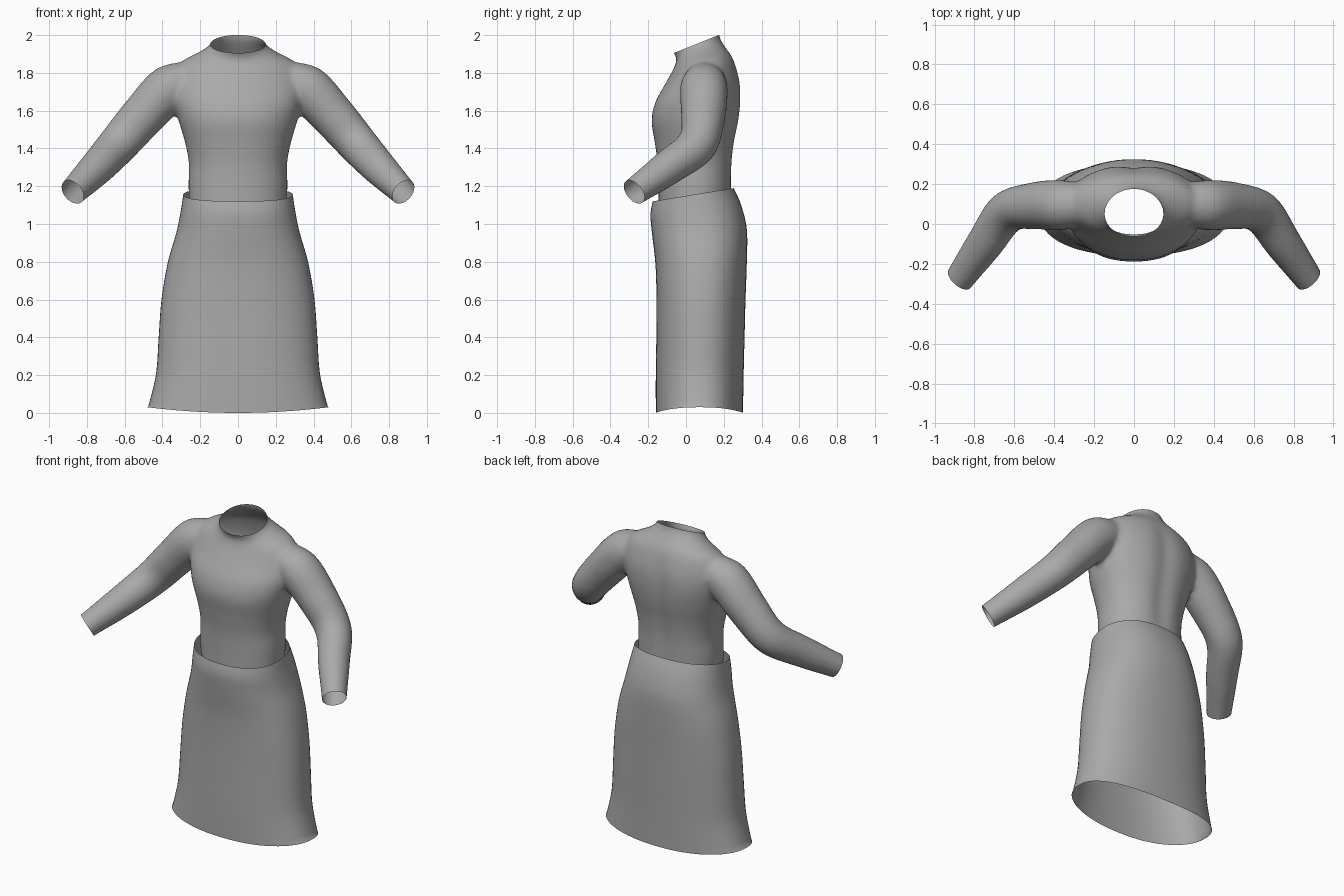
import bpy, bmesh, math
from mathutils import Vector

cube = bpy.data.objects.get("Cube")
if cube:
    bpy.data.objects.remove(cube)

grey = bpy.data.materials.new("grey cloth")
grey.use_nodes = True
grey.diffuse_color = (0.4, 0.4, 0.4, 1)
grey.node_tree.nodes["Principled BSDF"].inputs["Base Color"].default_value = (0.4, 0.4, 0.4, 1)


def loft(bm, rings, capped):
    """Skin a list of equally long point rings."""
    loops = [[bm.verts.new(p) for p in ring] for ring in rings]
    for low, high in zip(loops, loops[1:]):
        for i in range(len(low)):
            j = (i + 1) % len(low)
            bm.faces.new((low[i], low[j], high[j], high[i]))
    if capped:
        bm.faces.new(loops[0][::-1])
        bm.faces.new(loops[-1])


def body_ring(half, front, z_front, back, z_back, power=2.0, dip=0.0, count=64):
    """Rounded section, tilted from front to back, with an optional groove down the spine."""
    ring = []
    for i in range(count):
        a = math.tau * i / count
        c, s = math.cos(a), math.sin(a)
        x = half * math.copysign(abs(c) ** (2 / power), c)
        t = 0.5 + 0.5 * math.copysign(abs(s) ** (2 / power), s)
        y = front + (back - front) * t
        if s > 0:
            y -= dip * math.exp(-(x / 0.06) ** 2)
        ring.append(Vector((x, y, z_front + (z_back - z_front) * t)))
    return ring


def smooth_rings(rings, steps=6):
    """Catmull-Rom interpolation between neighbouring rings."""
    out = []
    for k in range(len(rings) - 1):
        a, b, c, d = (rings[min(max(k + o, 0), len(rings) - 1)] for o in (-1, 0, 1, 2))
        for n in range(steps):
            t = n / steps
            out.append([(q * 2 + (r - p) * t + (p * 2 - q * 5 + r * 4 - s) * t * t
                         + (q * 3 - p - r * 3 + s) * t ** 3) / 2
                        for p, q, r, s in zip(a, b, c, d)])
    return out + [rings[-1]]


def arm_rings(side, joints):
    """Round sections square to the arm path."""
    points = [Vector((side * x, y, z)) for x, y, z, r in joints]
    rings = []
    for k, p in enumerate(points):
        d = (points[min(k + 1, len(points) - 1)] - points[max(k - 1, 0)]).normalized()
        u = d.cross(Vector((0, 1, 0))).normalized()
        v = d.cross(u)
        rings.append([p + (u * math.cos(math.tau * i / 32) + v * math.sin(math.tau * i / 32))
                      * joints[k][3] for i in range(32)])
    return rings


def finish(name, bm):
    mesh = bpy.data.meshes.new(name)
    bm.to_mesh(mesh)
    bm.free()
    mesh.materials.append(grey)
    for poly in mesh.polygons:
        poly.use_smooth = True
    obj = bpy.data.objects.new(name, mesh)
    bpy.context.collection.objects.link(obj)
    return obj


# Shirt: closed torso and sleeves, fused into one skin
torso = [
    (0.255, -0.145, 1.02, 0.245, 1.02, 2.2, 0.005),
    (0.262, -0.145, 1.20, 0.245, 1.20, 2.2, 0.01),
    (0.260, -0.150, 1.32, 0.250, 1.32, 2.2, 0.015),
    (0.280, -0.165, 1.43, 0.262, 1.43, 2.2, 0.015),
    (0.315, -0.182, 1.55, 0.285, 1.55, 2.2, 0.015),
    (0.340, -0.160, 1.65, 0.295, 1.66, 2.2, 0.015),
    (0.350, -0.105, 1.75, 0.290, 1.76, 2.0, 0.015),
    (0.310, -0.062, 1.83, 0.255, 1.87, 2.0, 0.005),
    (0.200, -0.050, 1.88, 0.205, 1.94, 2.0, 0.0),
    (0.146, -0.068, 1.91, 0.178, 1.99, 2.0, 0.0),
    (0.146, -0.080, 1.96, 0.170, 2.07, 2.0, 0.0),
]
sleeve = [
    (0.20, 0.10, 1.78, 0.09), (0.36, 0.095, 1.72, 0.125), (0.51, 0.09, 1.565, 0.117),
    (0.64, 0.055, 1.415, 0.106), (0.75, -0.10, 1.295, 0.093),
    (0.875, -0.275, 1.17, 0.073), (0.925, -0.345, 1.12, 0.070),
]
bm = bmesh.new()
loft(bm, smooth_rings([body_ring(*row) for row in torso]), True)
for side in (-1, 1):
    loft(bm, smooth_rings(arm_rings(side, sleeve)), True)
bmesh.ops.recalc_face_normals(bm, faces=bm.faces)
shirt = finish("shirt", bm)
remesh = shirt.modifiers.new("fuse", 'REMESH')
remesh.mode = 'VOXEL'
remesh.voxel_size = 0.014
relax = shirt.modifiers.new("relax", 'SMOOTH')
relax.factor = 0.5
relax.iterations = 8
bpy.context.view_layer.update()
fused = shirt.evaluated_get(bpy.context.evaluated_depsgraph_get()).to_mesh()
bm = bmesh.new()
bm.from_mesh(fused)
bpy.data.objects.remove(shirt)

# Trim the waist, neck and cuffs open
cuts = [((0, 0, 1.09), (0, 0, -1)), ((0, -0.06, 1.907), (0, -0.37, 0.93))]
cuts += [((s * 0.875, -0.275, 1.17), (s * 0.58, -0.65, -0.5)) for s in (-1, 1)]
for point, normal in cuts:
    bmesh.ops.bisect_plane(bm, geom=bm.verts[:] + bm.edges[:] + bm.faces[:], dist=1e-5,
                           plane_co=point, plane_no=normal, clear_outer=True)
finish("shirt", bm)

# Skirt: open flared tube
skirt = [
    (0.480, -0.160, 0.015, 0.302, 0.015, 2.3),
    (0.435, -0.160, 0.20, 0.305, 0.20, 2.3),
    (0.420, -0.157, 0.40, 0.310, 0.40, 2.3),
    (0.405, -0.156, 0.60, 0.315, 0.60, 2.3),
    (0.372, -0.162, 0.79, 0.322, 0.80, 2.3),
    (0.325, -0.180, 0.95, 0.322, 0.97, 2.3),
    (0.302, -0.188, 1.05, 0.292, 1.10, 2.3),
    (0.290, -0.176, 1.12, 0.252, 1.19, 2.3),
]
rings = smooth_rings([body_ring(*row) for row in skirt])
for p in rings[0]:
    p.z = 0.03 * min(1, abs(p.x) / 0.48) ** 2
bm = bmesh.new()
loft(bm, rings, False)
finish("skirt", bm)
